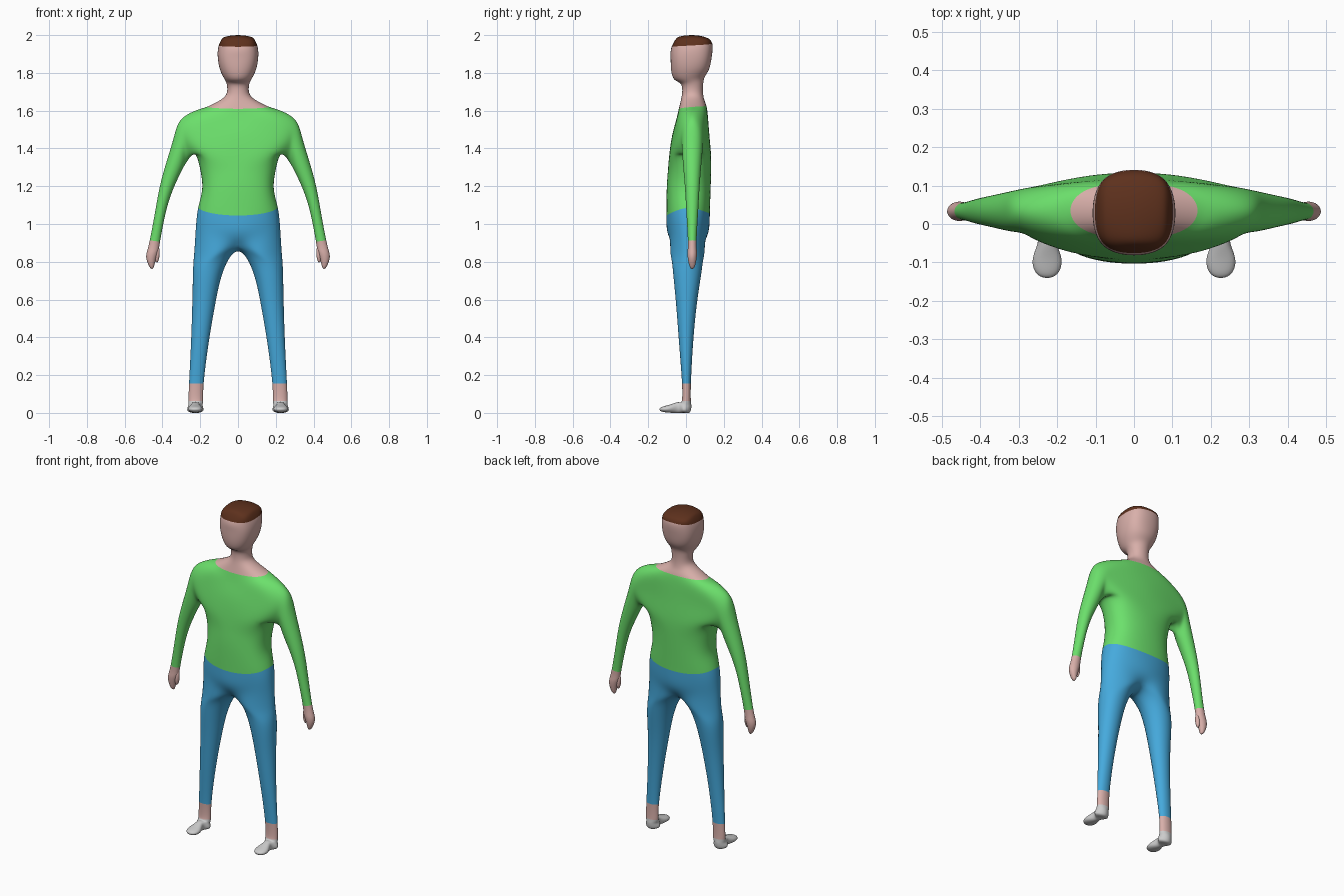
import bpy, bmesh, math
from mathutils import Vector

if "Cube" in bpy.data.objects:
    bpy.data.objects.remove(bpy.data.objects["Cube"])

SKIN, SHIRT, TROUSERS, SHOE, HAIR = range(5)
colours = [("skin", (0.69, 0.43, 0.40)), ("shirt", (0.15, 0.75, 0.15)),
           ("trousers", (0.06, 0.40, 0.72)), ("shoe", (0.6, 0.6, 0.6)),
           ("hair", (0.11, 0.03, 0.012))]
mats = []
for name, c in colours:
    m = bpy.data.materials.new(name)
    m.diffuse_color = (*c, 1)
    m.use_nodes = True
    m.node_tree.nodes["Principled BSDF"].inputs["Base Color"].default_value = m.diffuse_color
    mats.append(m)

bm = bmesh.new()


def verts(points):
    return [bm.verts.new(p) for p in points]


def quad(mat, *vs):
    bm.faces.new(vs).material_index = mat


def bridge(a, b, mat, closed=False):
    n = len(a)
    for i in range(n if closed else n - 1):
        j = (i + 1) % n
        quad(mat, a[i], a[j], b[j], b[i])


def half(z, w, yf, yb, k=0.72, zf=None, zb=None):
    """Right half of a body ring: front, front side, side, back side, back."""
    zf = z if zf is None else zf
    zb = z if zb is None else zb
    cy = (yf + yb) / 2
    d = (yb - yf) / 2 * k
    return verts([(0, yf, zf), (k * w, cy - d, z + (zf - z) * 0.6), (w, cy, z),
                  (k * w, cy + d, z + (zb - z) * 0.6), (0, yb, zb)])


def leg_ring(z, inner, outer, yf, yb, zf=None):
    """Six-sided leg ring, inner front first and inner side last."""
    cx, rx, cy, ry = (inner + outer) / 2, (outer - inner) / 2, (yf + yb) / 2, (yb - yf) / 2
    pts = []
    for a in (-120, -60, 0, 60, 120, 180):
        c, s = math.cos(math.radians(a)), math.sin(math.radians(a))
        pts.append((cx + rx * c, cy + ry * s, zf if zf and s < -0.1 else z))
    return verts(pts)


def arm_ring(out, inn, d, yc=0.033):
    """Eight-sided arm ring between an outer and an inner (x, z) point."""
    o, n = Vector((out[0], yc, out[1])), Vector((inn[0], yc, inn[1]))
    c = (o + n) / 2
    return verts([c + (o - c) * math.cos(i * math.pi / 4)
                  - Vector((0, d * math.sin(i * math.pi / 4), 0)) for i in range(8)])


# Head and neck, from the crown down to the neckline
crown = half(1.983, 0.082, -0.050, 0.117, 0.76)
top = bm.verts.new((0, 0.04, 2.0))
quad(HAIR, top, crown[1], crown[2], crown[3])
front_mid, back_mid = crown[0], crown[4]
crown_front, crown_back = (crown[1], front_mid), (crown[3], back_mid)
head = [crown,
        half(1.945, 0.102, -0.076, 0.139, 0.77, 1.938, 1.955),
        half(1.885, 0.107, -0.081, 0.136, 0.76),
        half(1.820, 0.096, -0.079, 0.122, 0.74),
        half(1.772, 0.074, -0.062, 0.100, 0.72, 1.766, 1.78),
        half(1.742, 0.060, -0.028, 0.091),
        half(1.700, 0.058, -0.020, 0.090),
        half(1.660, 0.088, -0.026, 0.096),
        half(1.620, 0.165, -0.038, 0.108, 0.74, 1.610, 1.625)]
for i in range(8):
    bridge(head[i], head[i + 1], HAIR if i == 0 else SKIN)

# Torso, with an opening left at the shoulder
neckline = head[-1]
sh_top = half(1.602, 0.22, -0.052, 0.116, 0.8, 1.55, 1.565)
sh_mid = half(1.47, 0.265, -0.073, 0.124, 0.8)
armpit = half(1.368, 0.227, -0.088, 0.132, 0.8)
bridge(neckline, sh_top, SHIRT)
for a, b in ((sh_top, sh_mid), (sh_mid, armpit)):
    bridge(a[:2], b[:2], SHIRT)
    bridge(a[3:], b[3:], SHIRT)
bm.verts.remove(sh_mid[2])
torso = [armpit,
         half(1.28, 0.198, -0.096, 0.133, 0.75),
         half(1.18, 0.190, -0.102, 0.130, 0.75),
         half(1.085, 0.211, -0.103, 0.126, 0.74, 1.045, 1.055),
         half(0.97, 0.223, -0.098, 0.118, 0.72, 0.955, 0.955),
         verts([(0, -0.055, 0.88), (0.135, -0.079, 0.85), (0.232, 0.01, 0.85),
                (0.135, 0.094, 0.85), (0, 0.075, 0.88)])]
for i in range(5):
    bridge(torso[i], torso[i + 1], SHIRT if i < 3 else TROUSERS)

# Arm and hand
ring = [sh_top[2], sh_top[1], sh_mid[1], armpit[1], armpit[2], armpit[3], sh_mid[3], sh_top[3]]
arm = [((0.302, 1.552), (0.262, 1.342), 0.060), ((0.345, 1.44), (0.292, 1.295), 0.052),
       ((0.401, 1.25), (0.345, 1.18), 0.040), ((0.436, 1.08), (0.385, 1.05), 0.031),
       ((0.467, 0.914), (0.413, 0.906), 0.023), ((0.484, 0.845), (0.422, 0.852), 0.025),
       ((0.483, 0.808), (0.438, 0.800), 0.021), ((0.470, 0.776), (0.446, 0.771), 0.013)]
for i, spec in enumerate(arm):
    nxt = arm_ring(*spec)
    bridge(ring, nxt, SHIRT if i < 5 else SKIN, True)
    ring = nxt
tip = bm.verts.new((0.456, 0.033, 0.762))
for i in (1, 3, 5, 7):
    quad(SKIN, tip, ring[i], ring[(i + 1) % 8], ring[(i + 2) % 8])

# Leg and ankle
ring = torso[-1] + verts([(0, 0.01, 0.855)])
legs = [(0.76, 0.075, 0.237, -0.070, 0.084), (0.58, 0.120, 0.242, -0.053, 0.058),
        (0.36, 0.157, 0.249, -0.036, 0.037), (0.155, 0.182, 0.259, -0.021, 0.026),
        (0.062, 0.185, 0.262, -0.023, 0.026)]
for i, spec in enumerate(legs):
    nxt = leg_ring(*spec)
    bridge(ring, nxt, TROUSERS if i < 4 else SKIN, True)
    ring = nxt

# Shoe: heel block, then the toe pulled forward from its front face
upper = leg_ring(0.036, 0.187, 0.264, -0.044, 0.028, 0.050)
sole = leg_ring(0.006, 0.191, 0.260, -0.044, 0.022)
bridge(ring, upper, SHOE, True)
bridge(upper[1:] + upper[:1], sole[1:] + sole[:1], SHOE)
quad(SHOE, sole[0], sole[1], sole[2], sole[5])
quad(SHOE, sole[5], sole[2], sole[3], sole[4])
sec = [upper[0], upper[1], sole[1], sole[0]]
for y, w, z0, z1 in ((-0.09, 0.027, 0.007, 0.037), (-0.131, 0.018, 0.011, 0.027)):
    nxt = verts([(0.226 - w, y, z1), (0.226 + w, y, z1), (0.226 + w, y, z0), (0.226 - w, y, z0)])
    bridge(sec, nxt, SHOE, True)
    sec = nxt
quad(SHOE, *sec)

# Mirror to the left side and weld the middle
dup = bmesh.ops.duplicate(bm, geom=bm.verts[:] + bm.edges[:] + bm.faces[:])["geom"]
for v in dup:
    if isinstance(v, bmesh.types.BMVert):
        v.co.x = -v.co.x
bmesh.ops.remove_doubles(bm, verts=bm.verts[:], dist=0.0005)
mid = [v for v in bm.verts if v.co.z > 1.98 and len(v.link_faces) < 4]
centre = min(bm.verts, key=lambda v: (v.co - Vector((0, 0.04, 2.0))).length)


def at(x, y, z):
    return min(bm.verts, key=lambda v: (v.co - Vector((x, y, z))).length)


# Front and back of the crown
kx, ky = 0.082 * 0.76, 0.0835 * 0.76
for y_mid, y_side in ((-0.050, 0.0335 - ky), (0.117, 0.0335 + ky)):
    quad(HAIR, centre, at(-kx, y_side, 1.983), at(0, y_mid, 1.983), at(kx, y_side, 1.983))
bmesh.ops.recalc_face_normals(bm, faces=bm.faces[:])

# Adjust the cage so the subdivided surface passes through the chosen points
target = {v: v.co.copy() for v in bm.verts}
links = {}
for v in bm.verts:
    diag = []
    for f in v.link_faces:
        fv = list(f.verts)
        diag.append(fv[(fv.index(v) + 2) % 4])
    links[v] = ([e.other_vert(v) for e in v.link_edges], diag)
for _ in range(14):
    step = {}
    for v, (near, diag) in links.items():
        n = len(near)
        s = v.co * n * n
        for u in near:
            s = s + u.co * 4
        for u in diag:
            s = s + u.co
        step[v] = target[v] - s / (n * (n + 5))
    for v, d in step.items():
        v.co += d

for f in bm.faces:
    f.smooth = True
mesh = bpy.data.meshes.new("clothed_body")
bm.to_mesh(mesh)
bm.free()
for m in mats:
    mesh.materials.append(m)
body = bpy.data.objects.new("clothed_body", mesh)
bpy.context.collection.objects.link(body)
sub = body.modifiers.new("subdivision", 'SUBSURF')
sub.levels = sub.render_levels = 3

# Thumbs
for side, name in ((1, "right_thumb"), (-1, "left_thumb")):
    bpy.ops.mesh.primitive_uv_sphere_add(segments=20, ring_count=12, radius=1,
                                         location=(side * 0.427, 0.031, 0.838))
    thumb = bpy.context.object
    thumb.name = name
    thumb.scale = (0.012, 0.014, 0.042)
    thumb.rotation_euler = (0, -side * 0.08, 0)
    thumb.data.materials.append(mats[SKIN])
    bpy.ops.object.shade_smooth()
